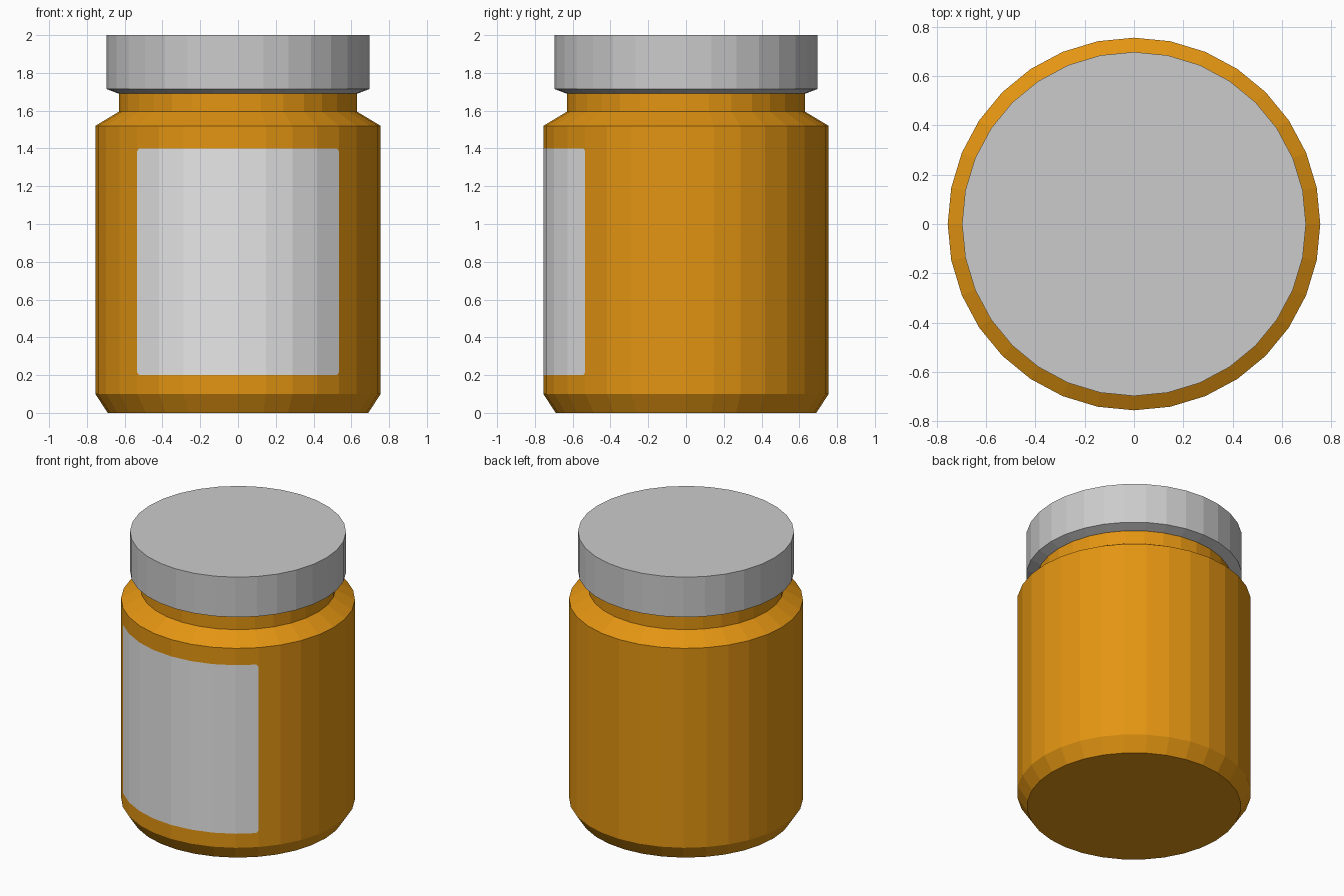
import bpy, bmesh, math
from mathutils import Vector

if "Cube" in bpy.data.objects:
    bpy.data.objects.remove(bpy.data.objects["Cube"])

SIDES = 32


def material(name, rgb):
    m = bpy.data.materials.new(name)
    m.diffuse_color = (*rgb, 1)
    m.use_nodes = True
    m.node_tree.nodes["Principled BSDF"].inputs["Base Color"].default_value = m.diffuse_color
    return m


amber = material("amber_plastic", (0.77, 0.30, 0.006))
grey = material("cap_grey", (0.60, 0.60, 0.60))
white = material("label_white", (0.80, 0.80, 0.80))


def lathe(profile):
    """Closed solid of revolution from (radius, height) pairs."""
    bm = bmesh.new()
    rings = []
    for r, z in profile:
        rings.append([bm.verts.new((r * math.cos(2 * math.pi * i / SIDES),
                                    r * math.sin(2 * math.pi * i / SIDES), z))
                      for i in range(SIDES)])
    for a, b in zip(rings, rings[1:]):
        for i in range(SIDES):
            j = (i + 1) % SIDES
            bm.faces.new((a[i], a[j], b[j], b[i]))
    bm.faces.new(rings[0][::-1])
    bm.faces.new(rings[-1])
    return bm


def finish(bm, name, mats):
    bmesh.ops.recalc_face_normals(bm, faces=bm.faces)
    me = bpy.data.meshes.new(name)
    bm.to_mesh(me)
    bm.free()
    for m in mats:
        me.materials.append(m)
    ob = bpy.data.objects.new(name, me)
    bpy.context.collection.objects.link(ob)
    return ob


# Bottle body, with rings at the label's lower and upper edges
LOW, HIGH, R = 0.20, 1.40, 0.755
bm = lathe([(0.69, 0), (R, 0.10), (R, LOW), (R, HIGH), (R, 1.52),
            (0.63, 1.595), (0.63, 1.70)])

# Label: the front quarter of the wall between those rings
label = []
for f in bm.faces:
    c = f.calc_center_median()
    if LOW < c.z < HIGH and -c.y > abs(c.x):
        f.material_index = 1
        label.append(f)

# Clip the label's corners
edge_x = R * math.sin(math.pi / 4)
for sx in (-1, 1):
    for z, sz in ((LOW, -1), (HIGH, 1)):
        corner = Vector((sx * edge_x, -edge_x, z))
        face = next(f for f in bm.faces if f.material_index == 1
                    and any((v.co - corner).length < 1e-4 for v in f.verts))
        point = corner - Vector((0, 0, sz * 0.015))
        normal = Vector((sx, 0, sz * 0.7)).normalized()
        bmesh.ops.bisect_plane(bm, geom=[face, *face.edges, *face.verts],
                               plane_co=point, plane_no=normal)
        for f in bm.faces:
            if f.material_index == 1 and \
                    (f.calc_center_median() - corner).length < 0.03:
                f.material_index = 0
finish(bm, "bottle", [amber, white])

# Screw cap with a bevelled lower rim
finish(lathe([(0.632, 1.69), (0.697, 1.715), (0.697, 2.0)]), "cap", [grey])
